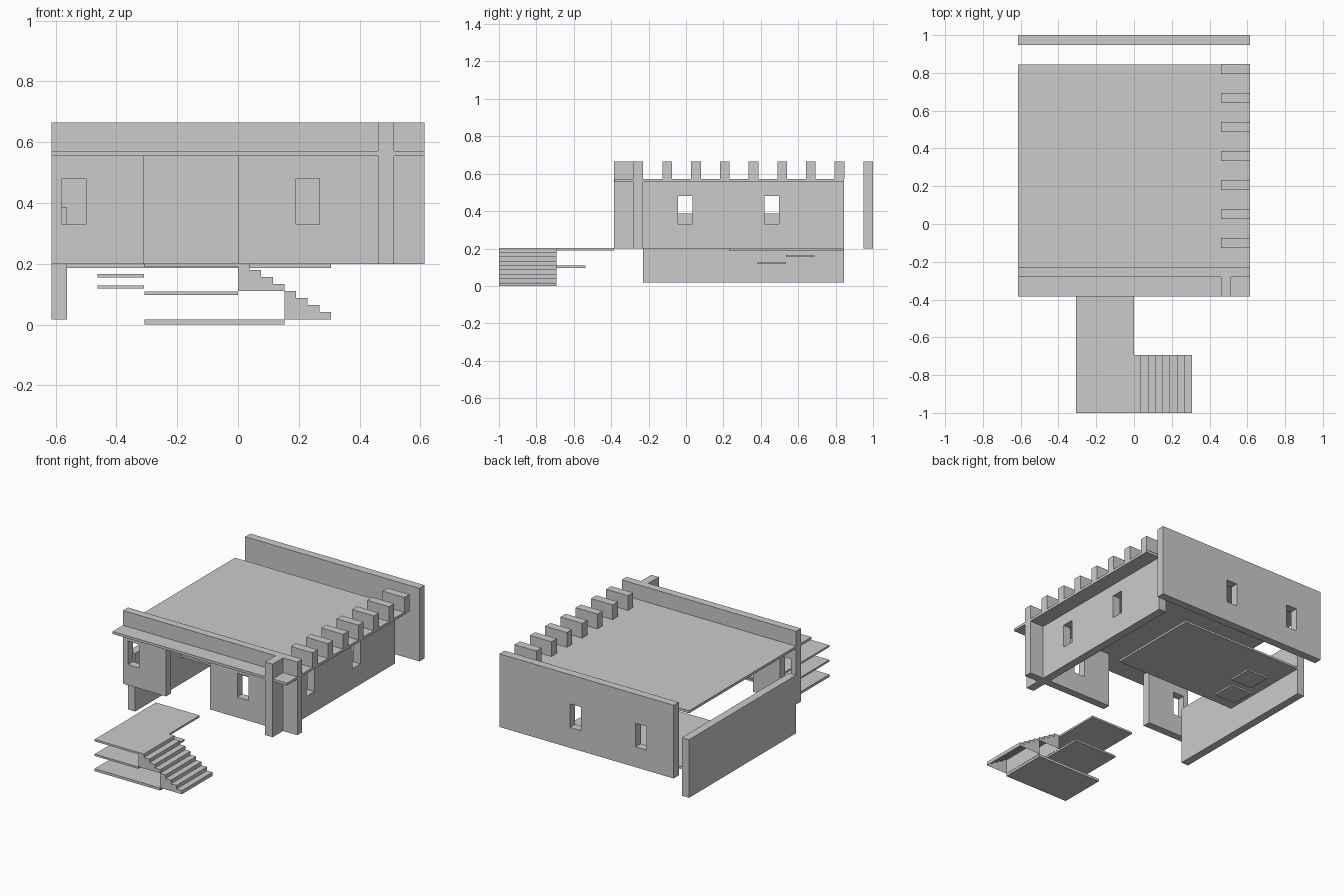
import bpy, bmesh
from mathutils import Vector

if "Cube" in bpy.data.objects:
    bpy.data.objects.remove(bpy.data.objects["Cube"])


def finish(name, bm):
    bmesh.ops.recalc_face_normals(bm, faces=bm.faces[:])
    me = bpy.data.meshes.new(name)
    bm.to_mesh(me)
    bm.free()
    ob = bpy.data.objects.new(name, me)
    bpy.context.collection.objects.link(ob)
    return ob


def box(name, x, y, z):
    bm = bmesh.new()
    bmesh.ops.create_cube(bm, size=1)
    for v in bm.verts:
        v.co = Vector([a[0] if c < 0 else a[1] for c, a in zip(v.co, (x, y, z))])
    return finish(name, bm)


def extrude_faces(bm, offset):
    res = bmesh.ops.extrude_face_region(bm, geom=bm.faces[:], use_keep_orig=True)
    verts = [g for g in res["geom"] if isinstance(g, bmesh.types.BMVert)]
    bmesh.ops.translate(bm, verts=verts, vec=offset)


def wall(name, axis, span, depth, z, windows):
    """Upright wall running along axis, with window openings centred at the given places."""
    cuts = sorted([*span] + [w + s * 0.039 for w in windows for s in (-1, 1)])
    levels = [z[0], 0.33, 0.48, z[1]]
    place = (lambda u, h: (u, depth[0], h)) if axis == "x" else (lambda u, h: (depth[0], u, h))
    bm = bmesh.new()
    for i in range(len(cuts) - 1):
        for j in range(3):
            if i % 2 and j == 1:
                continue
            corners = [(i, j), (i + 1, j), (i + 1, j + 1), (i, j + 1)]
            bm.faces.new([bm.verts.new(place(cuts[a], levels[b])) for a, b in corners])
    bmesh.ops.remove_doubles(bm, verts=bm.verts[:], dist=1e-5)
    d = depth[1] - depth[0]
    extrude_faces(bm, (0, d, 0) if axis == "x" else (d, 0, 0))
    return finish(name, bm)


def stair_flight(name, x0, top, base):
    """Four descending steps, open underneath."""
    rise = (top - base) / 4
    pts = [(x0, base)]
    for i in range(4):
        h = top - i * rise
        pts += [(x0 + i * 0.0382, h), (x0 + (i + 1) * 0.0382, h)]
    pts.append((x0 + 4 * 0.0382, base))
    bm = bmesh.new()
    bm.faces.new([bm.verts.new((px, -1, pz)) for px, pz in pts])
    extrude_faces(bm, (0, 0.307, 0))
    bottom = [f for f in bm.faces if all(abs(v.co.z - base) < 1e-5 for v in f.verts)]
    bmesh.ops.delete(bm, geom=bottom, context="FACES_ONLY")
    return finish(name, bm)


W = 0.613
# Walls
wall("front_wall_left", "x", (-W, -0.31), (-0.28, -0.23), (0.2, 0.555), [-0.54])
wall("front_wall_right", "x", (0, W), (-0.28, -0.23), (0.2, 0.555), [0.23])
wall("right_wall", "y", (-0.23, 0.845), (0.46, 0.513), (0.2, 0.555), [-0.003, 0.458])
wall("back_wall", "x", (-W, W), (0.948, 1.0), (0.2, 0.665), [-0.385, 0.077])
box("left_wall", (-W, -0.562), (-0.23, 0.845), (0.0175, 0.387))

# Roof, parapet and corner fin
box("roof_slab", (-W, W), (-0.383, 0.845), (0.555, 0.571))
box("front_parapet", (-W, W), (-0.28, -0.23), (0.571, 0.665))
box("corner_fin", (0.46, 0.513), (-0.384, -0.28), (0.2, 0.665))
for i in range(7):
    y = -0.126 + i * 0.1535
    box(f"merlon_{i + 1}", (0.46, W), (y, y + 0.052), (0.571, 0.665))

# Indoor floor and small plates beneath it
box("inner_floor", (-0.565, 0.306), (0.23, 0.845), (0.187, 0.2))
box("small_plate_upper", (-0.463, -0.31), (0.535, 0.688), (0.155, 0.166))
box("small_plate_lower", (-0.463, -0.31), (0.382, 0.535), (0.118, 0.129))

# Entrance landings and stairs
box("top_landing", (-0.308, 0), (-1, -0.385), (0.19, 0.202))
box("middle_landing", (-0.308, 0), (-1, -0.538), (0.097, 0.109))
box("bottom_landing", (-0.308, 0.153), (-1, -0.693), (0, 0.016))
stair_flight("upper_stairs", 0, 0.202, 0.11)
stair_flight("lower_stairs", 0.153, 0.11, 0.0175)
